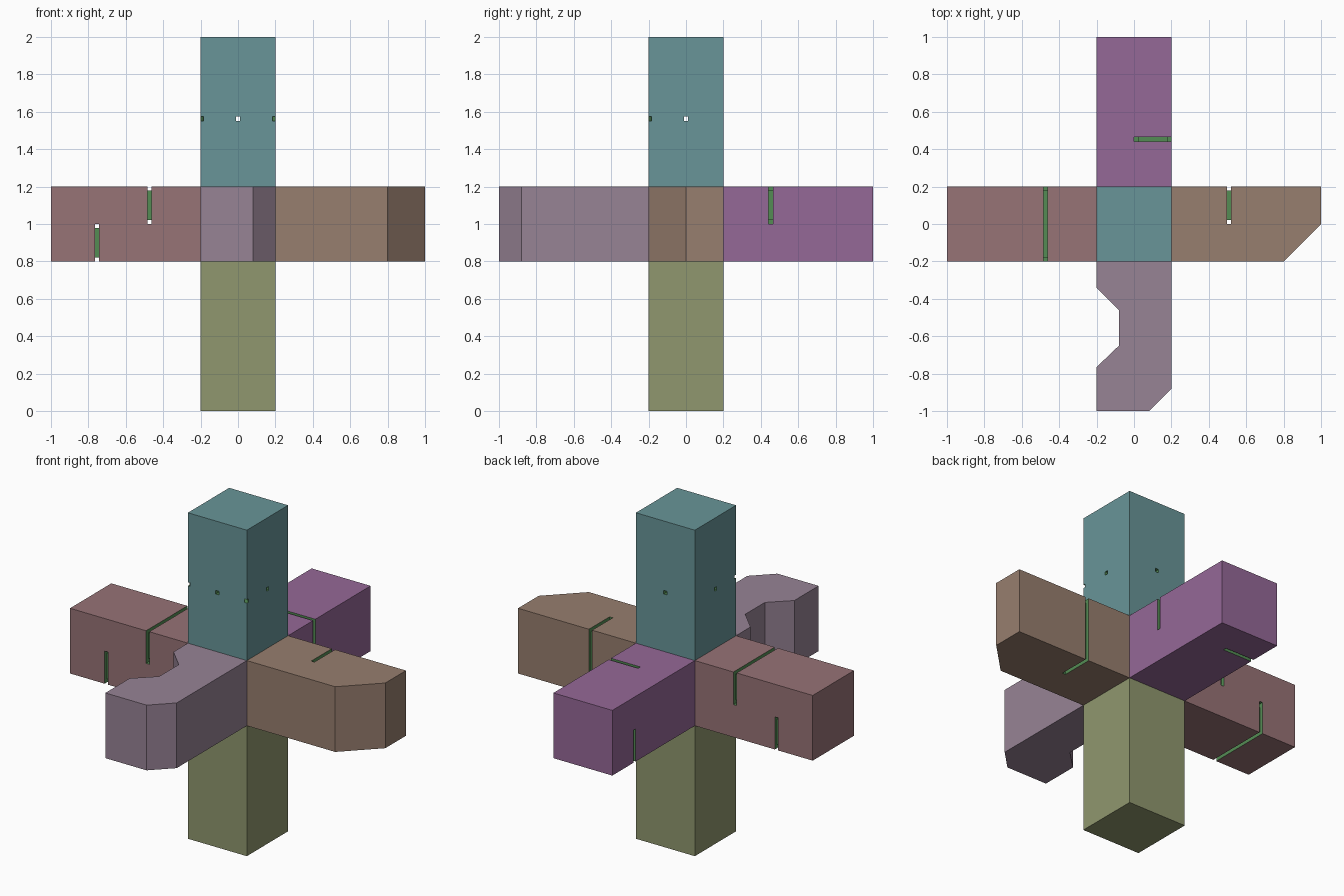
import bpy, bmesh, math
from mathutils import Matrix, Vector

if "Cube" in bpy.data.objects:
    bpy.data.objects.remove(bpy.data.objects["Cube"])

T = 0.022   # groove / tunnel width
E = 0.01    # how far cutters stick out of the surface


def material(name, rgb):
    m = bpy.data.materials.new(name)
    lin = [((c / 255 + 0.055) / 1.055) ** 2.4 for c in rgb]
    m.diffuse_color = (*lin, 1)
    m.use_nodes = True
    m.node_tree.nodes["Principled BSDF"].inputs["Base Color"].default_value = m.diffuse_color
    return m


green = material("groove_green", (84, 140, 84))


def finish(name, bm, mats, index=0):
    bmesh.ops.recalc_face_normals(bm, faces=bm.faces)
    for f in bm.faces:
        f.material_index = index
    me = bpy.data.meshes.new(name)
    bm.to_mesh(me)
    bm.free()
    for m in mats:
        me.materials.append(m)
    ob = bpy.data.objects.new(name, me)
    bpy.context.collection.objects.link(ob)
    return ob


def arm(name, outline, z0, z1, rgb):
    """Top-view outline extruded from z0 to z1."""
    bm = bmesh.new()
    face = bm.faces.new([bm.verts.new((x, y, z0)) for x, y in outline])
    new = bmesh.ops.extrude_face_region(bm, geom=[face])["geom"]
    bmesh.ops.translate(bm, vec=(0, 0, z1 - z0),
                        verts=[v for v in new if isinstance(v, bmesh.types.BMVert)])
    return finish(name, bm, [material(name + "_colour", rgb), green])


def cut(target, cutter):
    mod = target.modifiers.new("cut", "BOOLEAN")
    mod.operation = "DIFFERENCE"
    mod.solver = "EXACT"
    mod.object = cutter
    bpy.context.view_layer.objects.active = target
    bpy.ops.object.modifier_apply(modifier=mod.name)
    bpy.data.objects.remove(cutter)


def cut_ring(target, axis, pos, u, z):
    """Rectangular channel: groove on outer faces, tunnel where inside the arm."""
    def span(lo, hi, mid):
        out = (lo - E if abs(lo - mid + 0.2) < 1e-4 else lo,
               hi + E if abs(hi - mid - 0.2) < 1e-4 else hi)
        return out, (lo + T, hi - T)

    (uo, ui), (zo, zi) = span(*u, 0), span(*z, 1)
    bm = bmesh.new()
    loops = []
    for s in (pos - T / 2, pos + T / 2):
        for a, b in ((uo, zo), (ui, zi)):
            pts = [(a[0], b[0]), (a[1], b[0]), (a[1], b[1]), (a[0], b[1])]
            loops.append([bm.verts.new((s, p, q) if axis == "x" else (p, s, q))
                          for p, q in pts])
    o0, i0, o1, i1 = loops
    for k in range(4):
        n = (k + 1) % 4
        for a, b in ((o0, i0), (o1, i1), (o0, o1), (i0, i1)):
            bm.faces.new((a[k], a[n], b[n], b[k]))
    cut(target, finish("ring_cutter", bm, [green, green], 1))


def cut_tunnel(target, start, end, z):
    """Straight square tunnel between two points at height z."""
    a, b = Vector((*start, z)), Vector((*end, z))
    d = b - a
    bm = bmesh.new()
    bmesh.ops.create_cube(bm, size=1, matrix=Matrix.Translation((a + b) / 2)
                          @ Matrix.Rotation(math.atan2(d.y, d.x), 4, "Z")
                          @ Matrix.Diagonal((d.length, T, T, 1)))
    cut(target, finish("tunnel_cutter", bm, [green, green], 1))


square = [(-0.2, -0.2), (0.2, -0.2), (0.2, 0.2), (-0.2, 0.2)]

# Vertical arms
arm("bottom_arm", square, 0, 0.8, (144, 151, 110))
top = arm("top_arm", square, 1.2, 2, (104, 149, 152))

# Horizontal arms
left = arm("left_arm", [(-1, -0.2), (-0.2, -0.2), (-0.2, 0.2), (-1, 0.2)],
           0.8, 1.2, (151, 115, 118))
right = arm("right_arm", [(0.2, -0.2), (0.8, -0.2), (1, 0), (1, 0.2), (0.2, 0.2)],
            0.8, 1.2, (151, 126, 110))
back = arm("back_arm", [(-0.2, 0.2), (0.2, 0.2), (0.2, 1), (-0.2, 1)],
           0.8, 1.2, (149, 104, 151))
arm("front_arm", [(-0.2, -0.2), (-0.2, -0.34), (-0.08, -0.46), (-0.08, -0.65),
                  (-0.2, -0.765), (-0.2, -1), (0.08, -1), (0.2, -0.88), (0.2, -0.2)],
    0.8, 1.2, (151, 131, 149))

# Ring channels
cut_ring(left, "x", -0.473, (-0.2, 0.2), (1, 1.2))
cut_ring(left, "x", -0.754, (-0.2, 0.2), (0.8, 1))
cut_ring(right, "x", 0.508, (0, 0.2), (0.8, 1.2))
cut_ring(back, "y", 0.453, (0, 0.2), (1, 1.2))
cut_ring(back, "y", 0.785, (-0.2, 0), (0.8, 1))

# Tunnels through the top arm, two of them from the front corners
cut_tunnel(top, (-0.25, 0), (0.25, 0), 1.563)
cut_tunnel(top, (0, -0.25), (0, 0.25), 1.563)
for side in (-1, 1):
    cut_tunnel(top, (side * 0.25, -0.25), (0, 0), 1.563)
